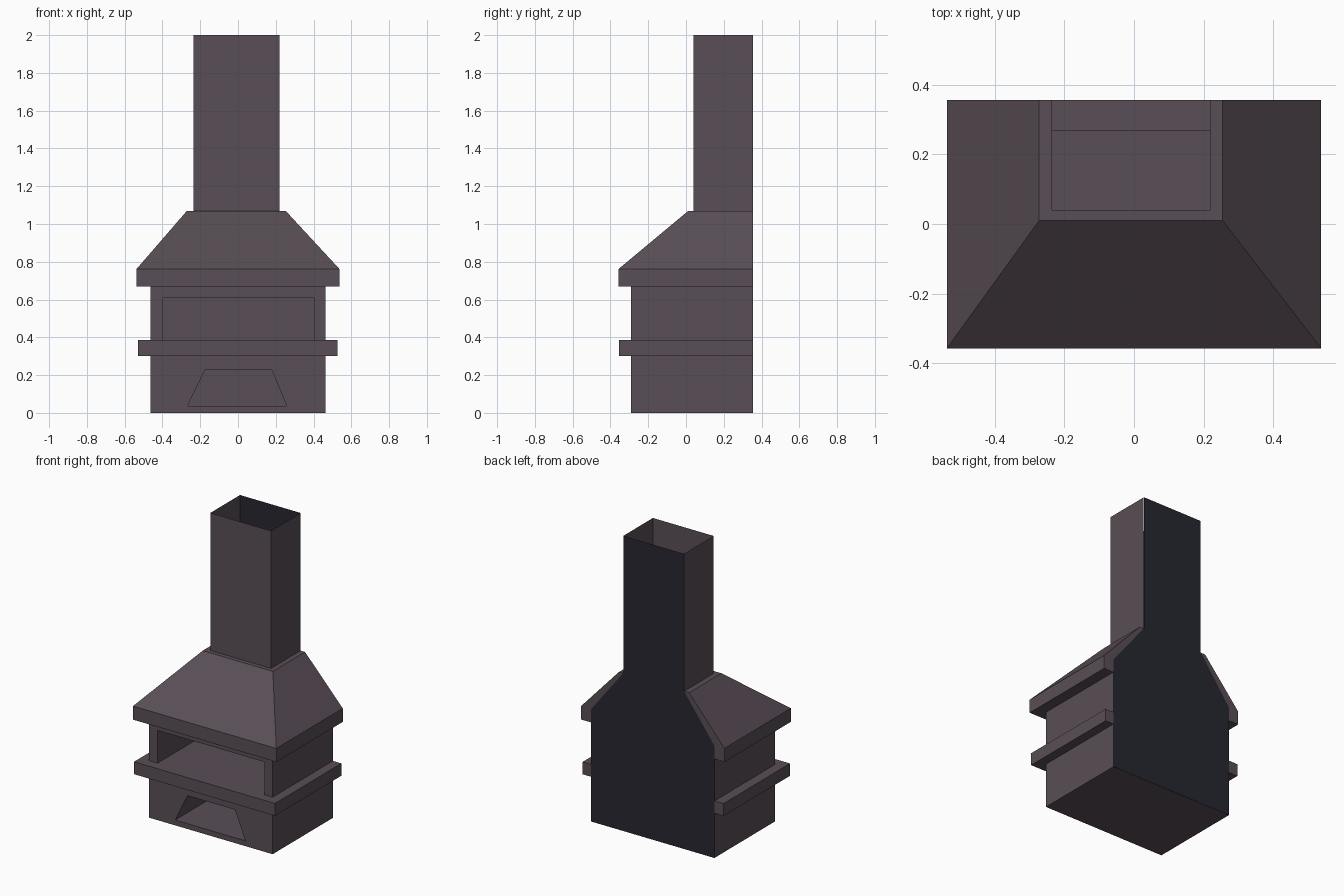
import bpy

if "Cube" in bpy.data.objects:
    bpy.data.objects.remove(bpy.data.objects["Cube"])


def material(name, color):
    m = bpy.data.materials.new(name)
    m.diffuse_color = (*color, 1)
    m.use_nodes = True
    m.node_tree.nodes["Principled BSDF"].inputs["Base Color"].default_value = m.diffuse_color
    return m


STONE = material("brown_stone", (0.100, 0.076, 0.092))
SOOT = material("dark_back", (0.020, 0.021, 0.030))
BACK = 0.355


def make(name, verts, faces, mat):
    me = bpy.data.meshes.new(name)
    me.from_pydata(verts, [], faces)
    me.materials.append(mat)
    ob = bpy.data.objects.new(name, me)
    bpy.context.collection.objects.link(ob)
    return ob


def u_loop(x0, x1, y, z):
    """Open outline: left-back, left-front, right-front, right-back."""
    return [(x0, BACK, z), (x0, y, z), (x1, y, z), (x1, BACK, z)]


def bridge(count, closed, rings):
    n = count if closed else count - 1
    return [(r * count + i, r * count + (i + 1) % count,
             (r + 1) * count + (i + 1) % count, (r + 1) * count + i)
            for r in range(rings - 1) for i in range(n)]


def shell(name, loops):
    make(name, [v for l in loops for v in l], bridge(4, False, len(loops)), STONE)


def recessed_panel(name, outer, inner, y0, y1):
    """Front panel with an opening that runs back to a closed recess."""
    verts = [(x, y0, z) for x, z in outer + inner] + [(x, y1, z) for x, z in inner]
    make(name, verts, bridge(4, True, 3) + [(8, 9, 10, 11)], STONE)


# body side walls and base
W, F = 0.463, -0.29
for name, x in (("left_wall", -W), ("right_wall", W)):
    face = (0, 1, 2, 3) if x > 0 else (3, 2, 1, 0)
    make(name, [(x, F, 0), (x, BACK, 0), (x, BACK, 0.67), (x, F, 0.67)], [face], STONE)
make("base", u_loop(-W, W, F, 0), [(0, 3, 2, 1)], STONE)

# front with wood store below and firebox above
recessed_panel("wood_store_front",
               [(-W, 0), (W, 0), (W, 0.34), (-W, 0.34)],
               [(-0.268, 0.036), (0.258, 0.036), (0.18, 0.226), (-0.175, 0.226)],
               F, 0.27)
recessed_panel("firebox_front",
               [(-W, 0.34), (W, 0.34), (W, 0.67), (-W, 0.67)],
               [(-0.4, 0.383), (0.402, 0.383), (0.402, 0.608), (-0.4, 0.608)],
               F, 0.27)

# hearth shelf (solid slab, its top is the firebox floor)
lo, hi = (u_loop(-0.53, 0.526, -0.356, z) for z in (0.302, 0.386))
make("hearth_shelf", lo + hi, bridge(4, True, 2) + [(3, 2, 1, 0), (4, 5, 6, 7)], STONE)

# hood: underside, band, slope and top ledge
shell("hood", [u_loop(-W, W, F, 0.67),
               u_loop(-0.537, 0.537, -0.357, 0.67),
               u_loop(-0.537, 0.537, -0.357, 0.762),
               u_loop(-0.272, 0.254, 0.01, 1.068),
               u_loop(-0.235, 0.22, 0.04, 1.068)])
make("hood_back", [(x, BACK, z) for x, z in
                   ((-0.537, 0.67), (-0.537, 0.762), (-0.272, 1.068),
                    (0.254, 1.068), (0.537, 0.762), (0.537, 0.67))],
     [tuple(range(6))], STONE)

# open chimney flue
shell("chimney", [u_loop(-0.235, 0.22, 0.04, 1.068), u_loop(-0.235, 0.22, 0.04, 2.0)])

# dark back plate, also seen inside the flue
make("back_plate", [(x, BACK + 0.002, z) for x, z in
                    ((-W, 0), (-W, 0.76), (-0.235, 1.07), (-0.235, 2.0),
                     (0.22, 2.0), (0.22, 1.07), (W, 0.76), (W, 0))],
     [(0, 1, 6, 7), (1, 2, 5, 6), (2, 3, 4, 5)], SOOT)
